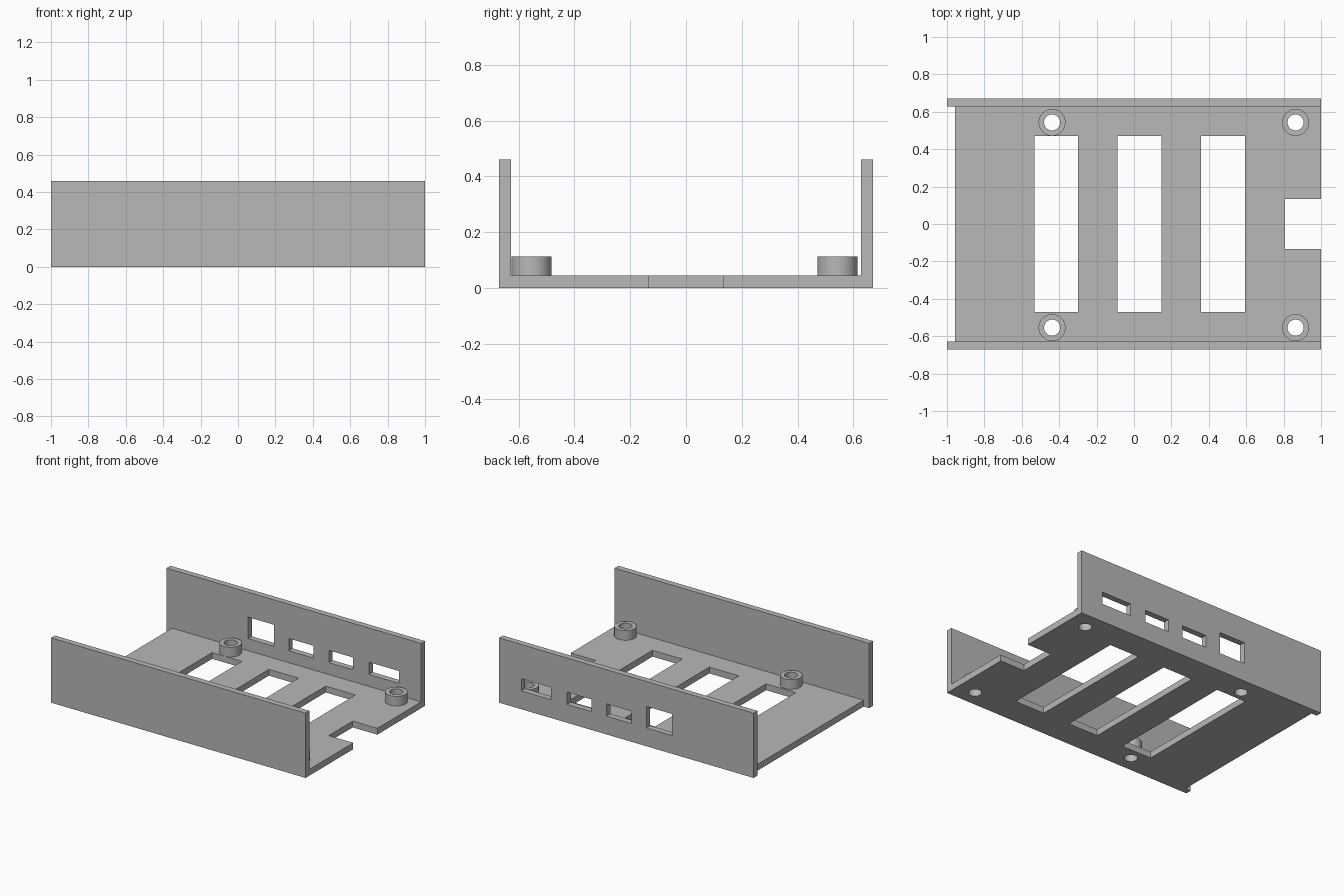
import bpy
import bmesh
from math import cos, sin, tau, radians
from mathutils import Matrix

cube = bpy.data.objects.get("Cube")
if cube:
    bpy.data.objects.remove(cube, do_unlink=True)

HALF_Y = 0.67      # half of the overall depth
WALL = 0.043       # wall thickness
FLOOR = 0.045      # floor thickness
HEIGHT = 0.46      # wall height
BORE = 0.043       # screw hole radius

grey = bpy.data.materials.new("plain grey")
grey.use_nodes = True
grey.diffuse_color = (0.48, 0.48, 0.48, 1)
bsdf = next(n for n in grey.node_tree.nodes if n.type == 'BSDF_PRINCIPLED')
bsdf.inputs["Base Color"].default_value = grey.diffuse_color


def rect(x0, x1, y0, y1):
    return [(x0, y0), (x1, y0), (x1, y1), (x0, y1)]


def circle(x, y, r, n=48):
    return [(x + r * cos(tau * i / n), y + r * sin(tau * i / n)) for i in range(n)]


def plate(name, loops, thickness, matrix):
    """Flat sheet: first loop is the outline, the others are openings."""
    curve = bpy.data.curves.new(name + " profile", 'CURVE')
    curve.dimensions = '2D'
    curve.fill_mode = 'BOTH'
    curve.extrude = thickness / 2
    for loop in loops:
        spline = curve.splines.new('POLY')
        spline.points.add(len(loop) - 1)
        for point, (x, y) in zip(spline.points, loop):
            point.co = (x, y, 0, 1)
        spline.use_cyclic_u = True
    temp = bpy.data.objects.new(name + " profile", curve)
    bpy.context.collection.objects.link(temp)
    mesh = bpy.data.meshes.new_from_object(
        temp.evaluated_get(bpy.context.evaluated_depsgraph_get()))
    bpy.data.objects.remove(temp, do_unlink=True)
    bpy.data.curves.remove(curve)

    bm = bmesh.new()
    bm.from_mesh(mesh)
    bmesh.ops.remove_doubles(bm, verts=bm.verts, dist=0.0001)
    bmesh.ops.transform(bm, matrix=matrix, verts=bm.verts)
    bmesh.ops.recalc_face_normals(bm, faces=bm.faces)
    bm.to_mesh(mesh)
    bm.free()

    mesh.name = name
    mesh.materials.clear()
    mesh.materials.append(grey)
    obj = bpy.data.objects.new(name, mesh)
    bpy.context.collection.objects.link(obj)
    bpy.ops.object.select_all(action='DESELECT')
    obj.select_set(True)
    bpy.context.view_layer.objects.active = obj
    bpy.ops.object.shade_smooth_by_angle(angle=radians(30))
    return obj


# Floor with an end notch, three vent slots and four screw holes
inner = HALF_Y - WALL
outline = [(-0.957, -inner), (1, -inner), (1, -0.135), (0.807, -0.135),
           (0.807, 0.135), (1, 0.135), (1, inner), (-0.957, inner)]
slots = [rect(x - 0.117, x + 0.117, -0.471, 0.471) for x in (-0.416, 0.03, 0.476)]
posts = [(x, y) for x in (-0.438, 0.864) for y in (-0.554, 0.543)]
bores = [circle(x, y, BORE) for x, y in posts]
plate("floor", [outline] + slots + bores, FLOOR,
      Matrix.Translation((0, 0, FLOOR / 2)))

# Hollow standoffs around the screw holes
for i, (x, y) in enumerate(posts):
    plate(f"standoff_{i + 1}", [circle(x, y, 0.072), circle(x, y, BORE)], 0.068,
          Matrix.Translation((0, 0, FLOOR + 0.034)))

# Upright walls: plain front, back with port openings
side = rect(-1, 1, 0, HEIGHT)
ports = [rect(0.59, 0.825, 0.13, 0.217), rect(0.275, 0.465, 0.13, 0.217),
         rect(-0.04, 0.155, 0.13, 0.217), rect(-0.36, -0.158, 0.13, 0.283)]
upright = Matrix.Rotation(radians(90), 4, 'X')
offset = HALF_Y - WALL / 2
plate("front_wall", [side], WALL, Matrix.Translation((0, -offset, 0)) @ upright)
plate("back_wall", [side] + ports, WALL, Matrix.Translation((0, offset, 0)) @ upright)
